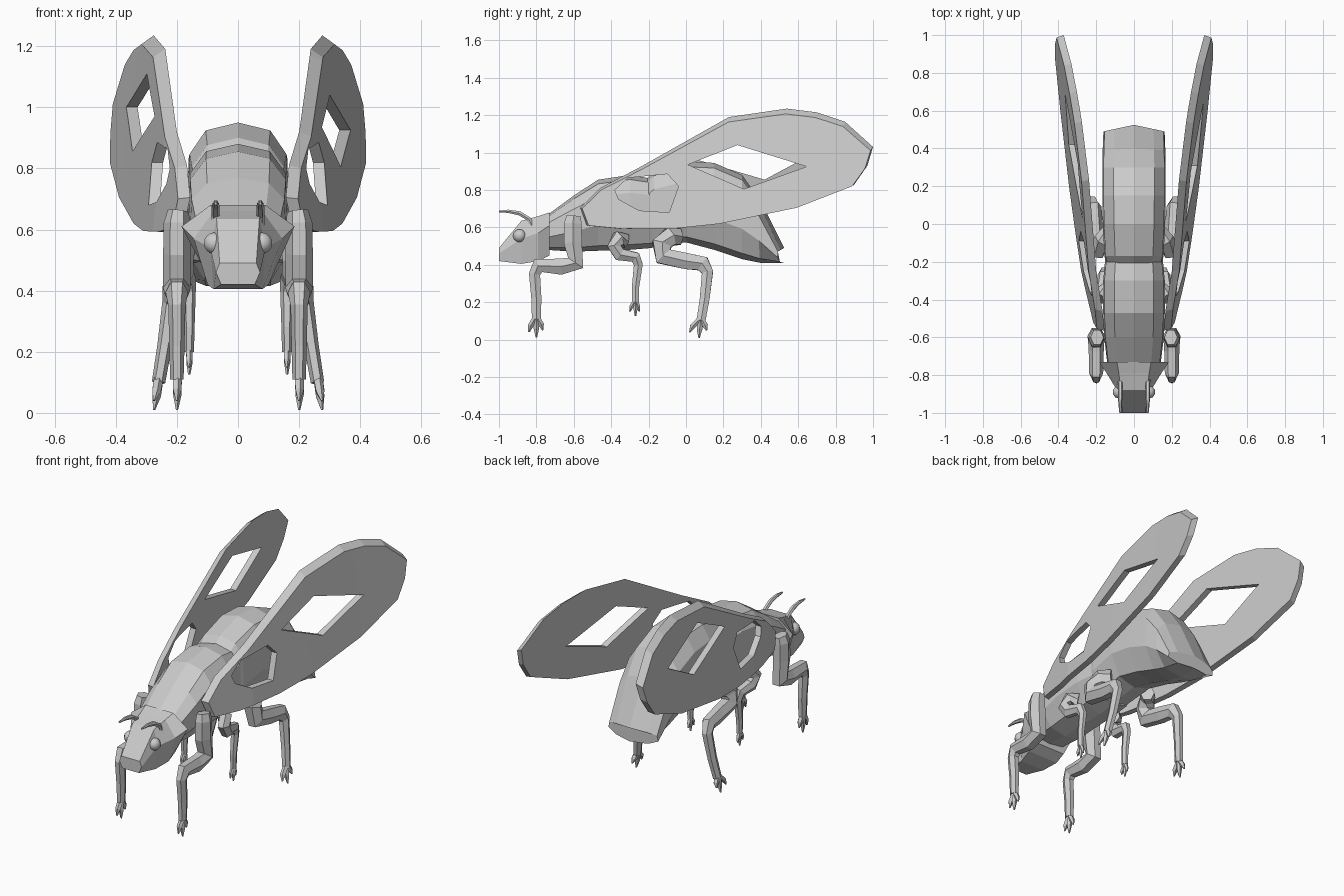
import bpy, bmesh, math
from mathutils import Vector

if "Cube" in bpy.data.objects:
    bpy.data.objects.remove(bpy.data.objects["Cube"])

grey = bpy.data.materials.new("shell_grey")
grey.diffuse_color = (0.6, 0.6, 0.6, 1)
grey.use_nodes = True
grey.node_tree.nodes["Principled BSDF"].inputs["Base Color"].default_value = grey.diffuse_color


def finish(name, bm):
    bmesh.ops.recalc_face_normals(bm, faces=bm.faces)
    me = bpy.data.meshes.new(name)
    bm.to_mesh(me)
    bm.free()
    me.materials.append(grey)
    ob = bpy.data.objects.new(name, me)
    bpy.context.collection.objects.link(ob)
    return ob


def loft(bm, rings):
    """Skin a list of equal-sized point rings and cap both ends."""
    vs = [[bm.verts.new(p) for p in r] for r in rings]
    n = len(vs[0])
    for a, b in zip(vs, vs[1:]):
        for i in range(n):
            j = (i + 1) % n
            bm.faces.new((a[i], a[j], b[j], b[i]))
    bm.faces.new(vs[0])
    bm.faces.new(vs[-1][::-1])


def tube(bm, pts, sides=6, deep=1.0):
    """Tube through (x, y, z, radius) points running mostly in the yz plane."""
    ps = [Vector(p[:3]) for p in pts]
    rings = []
    for i, p in enumerate(ps):
        t = Vector()
        if i:
            t += (p - ps[i - 1]).normalized()
        if i < len(ps) - 1:
            t += (ps[i + 1] - p).normalized()
        t.normalize()
        u = (Vector((1, 0, 0)) - t * t.x).normalized()
        w = t.cross(u) * deep
        angles = [2 * math.pi * k / sides for k in range(sides)]
        rings.append([p + pts[i][3] * (u * math.cos(a) + w * math.sin(a)) for a in angles])
    loft(bm, rings)


def mirrored(half):
    """Close a half section, listed top to bottom, across x = 0."""
    return half + [(-x, y, z) for x, y, z in reversed(half) if x > 1e-6]


# thorax and abdomen: y, top, bottom, half width, forward lean of the sides
PROFILE = [(0, 1), (.64, .94), (.96, .76), (1, .36), (.65, .07), (0, 0)]


def body_part(name, sections):
    bm = bmesh.new()
    loft(bm, [mirrored([(w * u, y - lean * u, b + (t - b) * v) for u, v in PROFILE])
              for y, t, b, w, lean in sections])
    return finish(name, bm)


body_part("thorax", [(-.75, .66, .48, .14, 0), (-.6, .77, .47, .158, 0),
                     (-.47, .855, .475, .163, 0), (-.3, .88, .48, .163, 0),
                     (-.18, .86, .49, .152, 0)])
body_part("abdomen", [(-.21, .86, .49, .147, 0), (-.17, .90, .5, .157, 0),
                      (0, .95, .52, .165, 0), (.15, .945, .48, .168, 0),
                      (.3, .88, .43, .168, 0), (.4, .74, .41, .166, .01),
                      (.525, .49, .41, .162, .035)])

# head: y, then (half width, z) at top, middle and bottom
bm = bmesh.new()
loft(bm, [mirrored([(w, y, z) for w, z in half]) for y, half in [
    (-.73, [(.09, .68), (.185, .61), (.1, .45)]),
    (-.79, [(.08, .66), (.145, .57), (.1, .42)]),
    (-.88, [(.07, .635), (.09, .54), (.08, .405)]),
    (-1.0, [(.06, .49), (.072, .46), (.055, .42)])]])
finish("head", bm)

# eyes and antennae
for s, side in ((1, "right"), (-1, "left")):
    bm = bmesh.new()
    bmesh.ops.create_uvsphere(bm, u_segments=10, v_segments=8, radius=.035)
    bmesh.ops.translate(bm, verts=bm.verts, vec=(s * .078, -.89, .555))
    eye = finish(side + "_eye", bm)
    for p in eye.data.polygons:
        p.use_smooth = True
    bm = bmesh.new()
    tube(bm, [(s * .073, -.82, .60, .014), (s * .073, -.84, .645, .013),
              (s * .073, -.89, .675, .013), (s * .073, -.95, .686, .01),
              (s * .073, -1.0, .685, .005)])
    finish(side + "_antenna", bm)

# legs: x, y, z, radius from hip to ankle, then toe tips
LEGS = {
    "front_leg": ([(.195, -.6, .66, .035), (.2, -.605, .62, .043), (.2, -.605, .52, .045),
                   (.2, -.59, .41, .045), (.2, -.67, .39, .04), (.2, -.79, .395, .037),
                   (.2, -.81, .35, .028), (.2, -.80, .22, .025), (.2, -.80, .11, .022)],
                  [(.2, -.84, .04), (.2, -.80, .01), (.2, -.765, .05)]),
    "middle_leg": ([(.13, -.33, .53, .035), (.17, -.36, .54, .036), (.18, -.385, .50, .034),
                    (.175, -.355, .455, .032), (.165, -.27, .44, .027), (.16, -.255, .40, .022),
                    (.16, -.27, .28, .018), (.16, -.27, .2, .016)],
                   [(.16, -.30, .15), (.16, -.27, .125), (.16, -.25, .15)]),
    "rear_leg": ([(.13, -.04, .55, .04), (.17, -.085, .55, .045), (.19, -.13, .51, .048),
                  (.2, -.12, .445, .046), (.205, .0, .42, .04), (.21, .09, .405, .038),
                  (.22, .115, .36, .028), (.24, .1, .22, .024), (.26, .08, .1, .022)],
                 [(.275, .02, .04), (.275, .07, .01), (.275, .11, .05)]),
}
for s, side in ((1, "right"), (-1, "left")):
    for name, (path, toes) in LEGS.items():
        bm = bmesh.new()
        tube(bm, [(s * x, y, z, r) for x, y, z, r in path], deep=1.25)
        x, y, z, r = path[-1]
        for tx, ty, tz in toes:
            mid = ((x + tx) / 2, y + (ty - y) * .75, (z + tz) / 2)
            tube(bm, [(s * x, y, z + .015, r * .75), (s * mid[0], mid[1], mid[2], r * .7),
                      (s * tx, ty, tz, .004)], 5)
        finish(side + "_" + name, bm)

# wings: outline and holes as (y, z) on a slanted plane
OUTLINE = [(-.565, .705), (-.53, .61), (-.35, .592), (-.05, .595), (.18, .62), (.6, .71),
           (.9, .83), (.97, .93), (1, 1.03), (.85, 1.165), (.7, 1.215), (.54, 1.235),
           (.23, 1.19), (-.25, .92), (-.46, .81)]
SMALL_HOLE = [(-.38, .80), (-.31, .865), (-.1, .885), (-.04, .82), (-.09, .68),
              (-.25, .69), (-.36, .75)]
BIG_HOLE = {1: [(.01, .935), (.275, 1.04), (.645, .925), (.31, .805)],
            -1: [(.03, .97), (.32, 1.11), (.69, 1.0), (.42, .855)]}
BEND = [(-.57, 0), (-.25, .02), (.2, .014), (.6, .005), (1.01, 0)]


def bend(y):
    """Outward bow of the wing at y, linear between the bend lines."""
    for (y0, d0), (y1, d1) in zip(BEND, BEND[1:]):
        if y <= y1:
            return d0 + (d1 - d0) * (y - y0) / (y1 - y0)
    return 0


def plate(name, s, inner, outer, t0, t1):
    def place(pts, t):
        return [(s * (.366 + .165 * y - .13 * z + t), y, z) for y, z in pts]
    bm = bmesh.new()
    loft(bm, [place(inner, t0), place(outer, t1)])
    return finish(name, bm)


for s, side in ((1, "right"), (-1, "left")):
    # the outer face is a little smaller, giving a sloped upper rim
    face = [(.1 + (y - .1) * .985, .6 + (z - .6) * .955) for y, z in OUTLINE]
    wing = plate(side + "_wing", s, OUTLINE, face, -.025, .012)
    bpy.context.view_layer.objects.active = wing
    for hole in (SMALL_HOLE, BIG_HOLE[s]):
        cutter = plate("wing_hole_cutter", s, hole, hole, -.1, .1)
        cutter.hide_render = True
        mod = wing.modifiers.new("hole", "BOOLEAN")
        mod.operation = "DIFFERENCE"
        mod.solver = "EXACT"
        mod.object = cutter
        bpy.ops.object.modifier_apply(modifier=mod.name)
        bpy.data.objects.remove(cutter)
    # fold the plate along a few cross lines so it bows outward
    bm = bmesh.new()
    bm.from_mesh(wing.data)
    for y, _ in BEND[1:-1]:
        bmesh.ops.bisect_plane(bm, geom=bm.verts[:] + bm.edges[:] + bm.faces[:],
                               plane_co=(0, y, 0), plane_no=(0, 1, 0))
    for v in bm.verts:
        v.co.x += s * bend(v.co.y)
    bm.to_mesh(wing.data)
    bm.free()
